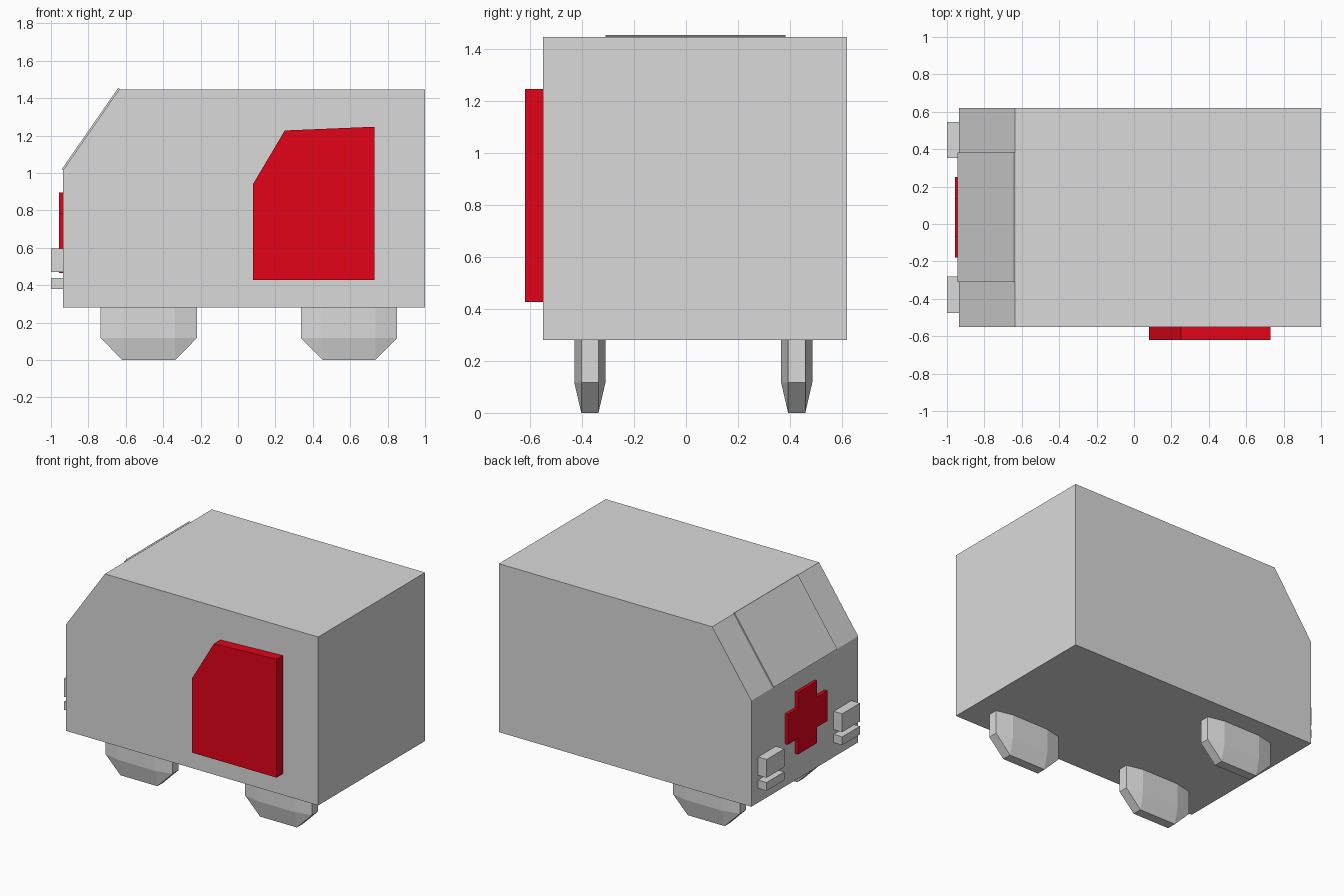
import bpy, bmesh
from mathutils import Vector

if "Cube" in bpy.data.objects:
    bpy.data.objects.remove(bpy.data.objects["Cube"])

YC = 0.035  # centre line of the van body


def material(name, rgb):
    m = bpy.data.materials.new(name)
    m.diffuse_color = (*rgb, 1)
    m.use_nodes = True
    m.node_tree.nodes["Principled BSDF"].inputs["Base Color"].default_value = m.diffuse_color
    return m


GREY = material("light grey", (0.70, 0.70, 0.70))
RED = material("red", (0.77, 0.001, 0.01))


def finish(name, bm, mat):
    bmesh.ops.recalc_face_normals(bm, faces=bm.faces)
    me = bpy.data.meshes.new(name)
    bm.to_mesh(me)
    bm.free()
    me.materials.append(mat)
    ob = bpy.data.objects.new(name, me)
    bpy.context.collection.objects.link(ob)
    return ob


def prism(name, points, offset, mat):
    """Extrude a flat 3D outline by an offset vector."""
    bm = bmesh.new()
    face = bm.faces.new([bm.verts.new(p) for p in points])
    ext = bmesh.ops.extrude_face_region(bm, geom=[face], use_keep_orig=True)
    verts = [g for g in ext["geom"] if isinstance(g, bmesh.types.BMVert)]
    bmesh.ops.translate(bm, verts=verts, vec=Vector(offset))
    return finish(name, bm, mat)


def box(name, x0, x1, y0, y1, z0, z1, mat):
    pts = [(x0, y0, z0), (x1, y0, z0), (x1, y1, z0), (x0, y1, z0)]
    return prism(name, pts, (0, 0, z1 - z0), mat)


def wheel(name, centre, half, k=0.55):
    """Chunky wheel: a box with all edges and corners chamfered."""
    bm = bmesh.new()
    signs = (-1, 1)
    for sx in signs:
        for sy in signs:
            for sz in signs:
                for axis in range(3):
                    p = [centre[i] + s * half[i] * (1 if i == axis else k)
                         for i, s in enumerate((sx, sy, sz))]
                    bm.verts.new(p)
    bmesh.ops.convex_hull(bm, input=bm.verts)
    bmesh.ops.dissolve_limit(bm, angle_limit=0.01, verts=bm.verts, edges=bm.edges)
    return finish(name, bm, GREY)


# Body shell with sloping nose
body = [(-0.935, 0.28), (1, 0.28), (1, 1.447), (-0.635, 1.447), (-0.935, 1.015)]
prism("van_body", [(x, -0.55, z) for x, z in body], (0, 1.17, 0), GREY)

# Side door
door = [(0.08, 0.427), (0.73, 0.427), (0.73, 1.247), (0.25, 1.227), (0.08, 0.94)]
prism("side_door", [(x, -0.62, z) for x, z in door], (0, 0.07, 0), RED)

# Windscreen plate on the slope
a, b = Vector((-0.935, 0, 1.015)), Vector((-0.633, 0, 1.45))
n = Vector((-(b.z - a.z), 0, b.x - a.x)).normalized()
y0, y1 = Vector((0, -0.31, 0)), Vector((0, 0.383, 0))
prism("windscreen", [a + y0, b + y0, b + y1, a + y1], n * 0.009, GREY)

# Red cross on the nose
r, t, zc = 0.215, 0.105, 0.68
cross = [(-t, -r), (t, -r), (t, -t), (r, -t), (r, t), (t, t),
         (t, r), (-t, r), (-t, t), (-r, t), (-r, -t), (-t, -t)]
prism("red_cross", [(-0.957, YC + y, zc + z) for y, z in cross], (0.022, 0, 0), RED)

# Headlights and the narrow lamps beneath them
for side, s in (("left", 1), ("right", -1)):
    yc = YC + s * 0.414
    box(side + "_headlight", -1, -0.935, yc - 0.097, yc + 0.097, 0.47, 0.597, GREY)
    box(side + "_lower_lamp", -1, -0.935, yc - 0.097, yc + 0.097, 0.38, 0.437, GREY)

# Three wheels: a nose pair and one at the rear
for name, x, y in (("nose_left_wheel", -0.477, 0.426), ("nose_right_wheel", -0.477, -0.37),
                   ("rear_right_wheel", 0.593, -0.37)):
    wheel(name, (x, y, 0.26), (0.257, 0.06, 0.26))
